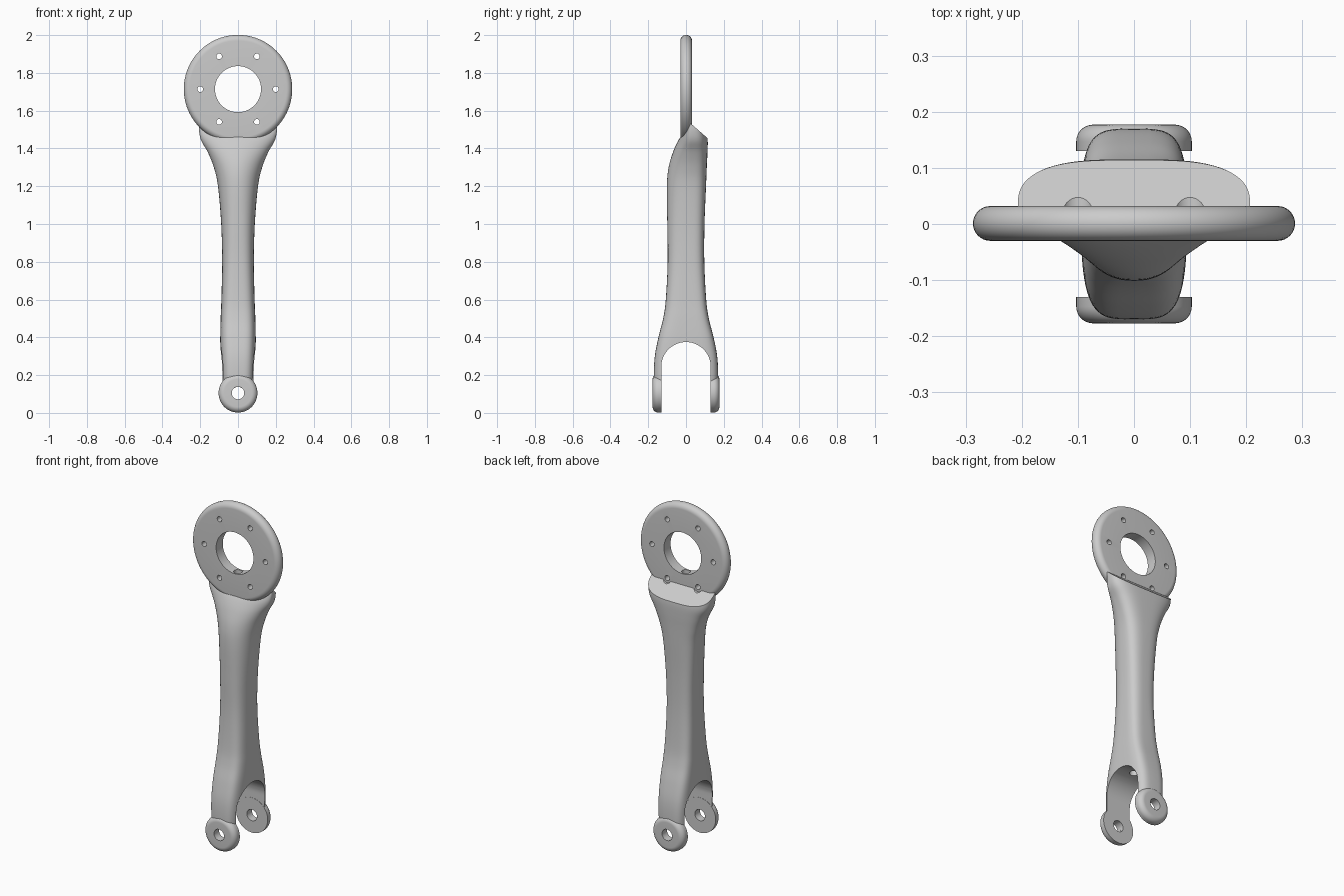
import bpy, bmesh, math
from mathutils import Vector

if "Cube" in bpy.data.objects:
    bpy.data.objects.remove(bpy.data.objects["Cube"])

grey = bpy.data.materials.new("light_grey")
grey.use_nodes = True
colour = (0.6, 0.6, 0.6, 1)
grey.diffuse_color = colour
grey.node_tree.nodes["Principled BSDF"].inputs["Base Color"].default_value = colour


def finish(name, bm):
    bmesh.ops.recalc_face_normals(bm, faces=bm.faces)
    mesh = bpy.data.meshes.new(name)
    bm.to_mesh(mesh)
    bm.free()
    mesh.materials.append(grey)
    ob = bpy.data.objects.new(name, mesh)
    bpy.context.collection.objects.link(ob)
    return ob


def loft(name, rings, closed=False):
    """Skin a list of point rings; closed joins the last ring to the first."""
    bm = bmesh.new()
    rows = [[bm.verts.new(p) for p in ring] for ring in rings]
    n = len(rows[0])
    for a, b in zip(rows, rows[1:] + (rows[:1] if closed else [])):
        for i in range(n):
            j = (i + 1) % n
            bm.faces.new((a[i], a[j], b[j], b[i]))
    if not closed:
        bm.faces.new(rows[0])
        bm.faces.new(rows[-1])
    return finish(name, bm)


def lathe(name, profile, z, seg=96):
    """Turn a closed (radius, y) profile about an axis along y."""
    turns = [math.tau * i / seg for i in range(seg)]
    return loft(name, [[(r * math.cos(t), y, z + r * math.sin(t)) for t in turns]
                       for r, y in profile], closed=True)


def arc(r, y, rad, start, end, steps=10):
    angles = [math.radians(start + (end - start) * i / steps) for i in range(steps + 1)]
    return [(r + rad * math.cos(a), y + rad * math.sin(a)) for a in angles]


def rod(name, radius, start, end, seg=32):
    """Cylinder between two points, used as a cutter."""
    start, end = Vector(start), Vector(end)
    turn = (end - start).to_track_quat('Z', 'Y')
    circle = [turn @ Vector((radius * math.cos(math.tau * i / seg),
                             radius * math.sin(math.tau * i / seg), 0)) for i in range(seg)]
    return loft(name, [[p + c for c in circle] for p in (start, end)])


def cut(ob, cutters):
    bpy.context.view_layer.objects.active = ob
    for cutter in cutters:
        cutter.hide_render = True
        mod = ob.modifiers.new("cut", 'BOOLEAN')
        mod.operation = 'DIFFERENCE'
        mod.solver = 'EXACT'
        mod.object = cutter
        bpy.ops.object.modifier_apply(modifier=mod.name)


def smooth(ob):
    bpy.ops.object.select_all(action='DESELECT')
    ob.select_set(True)
    bpy.context.view_layer.objects.active = ob
    bpy.ops.object.shade_smooth_by_angle(angle=math.radians(32))


# Arm sections: height, half width, front y, back y, front and back squareness
sections = [Vector(s) for s in (
    (.1, .085, -.165, .165, 4, 4),
    (.2, .09, -.17, .17, 4, 4),
    (.3, .093, -.165, .165, 4, 4),
    (.4, .094, -.146, .146, 4, 4),
    (.5, .092, -.121, .121, 3.8, 3.8),
    (.6, .088, -.107, .107, 3.5, 3.5),
    (.8, .084, -.097, .097, 3, 3),
    (1, .089, -.099, .098, 2.6, 3),
    (1.2, .106, -.101, .106, 2.2, 3),
    (1.3, .128, -.092, .11, 2, 3.2),
    (1.38, .16, -.069, .114, 2, 3.3),
    (1.44, .194, -.042, .115, 2, 3.3),
    (1.49, .206, -.01, .11, 2.5, 3.3),
    (1.54, .207, .018, .105, 3, 3.3))]


def section_ring(s, n=72):
    z, half, front, back, sq_front, sq_back = s
    mid = .025
    ring = []
    for i in range(n):
        c, d = math.cos(math.tau * i / n), math.sin(math.tau * i / n)
        power = 2 / (sq_back if d > 0 else sq_front)
        depth = back - mid if d > 0 else mid - front
        ring.append((math.copysign(half * abs(c) ** power, c),
                     mid + math.copysign(depth * abs(d) ** power, d), z))
    return ring


# Smooth interpolation between the sections
rings = []
steps = 6
last = len(sections) - 1
for i in range(last):
    a, b = sections[i], sections[i + 1]
    ta = (b - sections[max(i - 1, 0)]) / 2
    tb = (sections[min(i + 2, last)] - a) / 2
    for k in range(steps):
        t = k / steps
        rings.append(section_ring(a * (1 + 2 * t) * (1 - t) ** 2 + ta * t * (1 - t) ** 2
                                  + b * t * t * (3 - 2 * t) + tb * t * t * (t - 1)))
rings.append(section_ring(sections[-1]))
arm = loft("arm", rings)

# Sloping shoulder behind the ring
bm = bmesh.new()
bm.from_mesh(arm.data)
bmesh.ops.bisect_plane(bm, geom=bm.verts[:] + bm.edges[:] + bm.faces[:],
                       plane_co=(0, .03, 1.528), plane_no=(0, .07, .08), clear_outer=True)
bmesh.ops.holes_fill(bm, edges=[e for e in bm.edges if e.is_boundary])
bmesh.ops.recalc_face_normals(bm, faces=bm.faces)
bm.to_mesh(arm.data)
bm.free()

# Mounting ring with rounded rim
RING_Z, PIN_Z = 1.714, .105
ring = lathe("mounting_ring", [(.122, -.03)] + arc(.256, .001, .031, -90, 90, 16)
             + [(.122, .032)], RING_Z)

# Fork slot with an arched top
arch = [(.131 * math.cos(math.pi * i / 40), .244 + .131 * math.sin(math.pi * i / 40))
        for i in range(41)]
outline = arch + [(-.131, -.1), (.131, -.1)]
slot = loft("slot_cutter", [[(x, y, z) for y, z in outline] for x in (-.4, .4)])

# Holes
pin = rod("pin_cutter", .033, (0, -.4, PIN_Z), (0, .4, PIN_Z))
channel = rod("channel_cutter", .024, (0, 0, .3), (0, 0, RING_Z))
bolts, recesses = [], []
for i in range(6):
    x = .2 * math.cos(math.tau * i / 6)
    z = RING_Z + .2 * math.sin(math.tau * i / 6)
    bolts.append(rod("bolt_cutter", .015, (x, -.2, z), (x, .2, z), 20))
    if z < RING_Z - .1:
        recesses.append(rod("recess_cutter", .028, (x, .0, z), (x, .3, z)))
cut(arm, [slot, pin, channel] + recesses)
cut(ring, bolts + [channel])

# Rounded pivot bosses on both fork ends
bosses = []
for side, name in ((-1, "front_pivot_boss"), (1, "back_pivot_boss")):
    profile = [(.033, .13), (.103, .13)] + arc(.073, .147, .03, 0, 90) + [(.033, .177)]
    bosses.append(lathe(name, [(r, side * y) for r, y in profile], PIN_Z, 64))

for ob in [arm, ring] + bosses:
    smooth(ob)
for cutter in [slot, pin, channel] + bolts + recesses:
    bpy.data.objects.remove(cutter)
